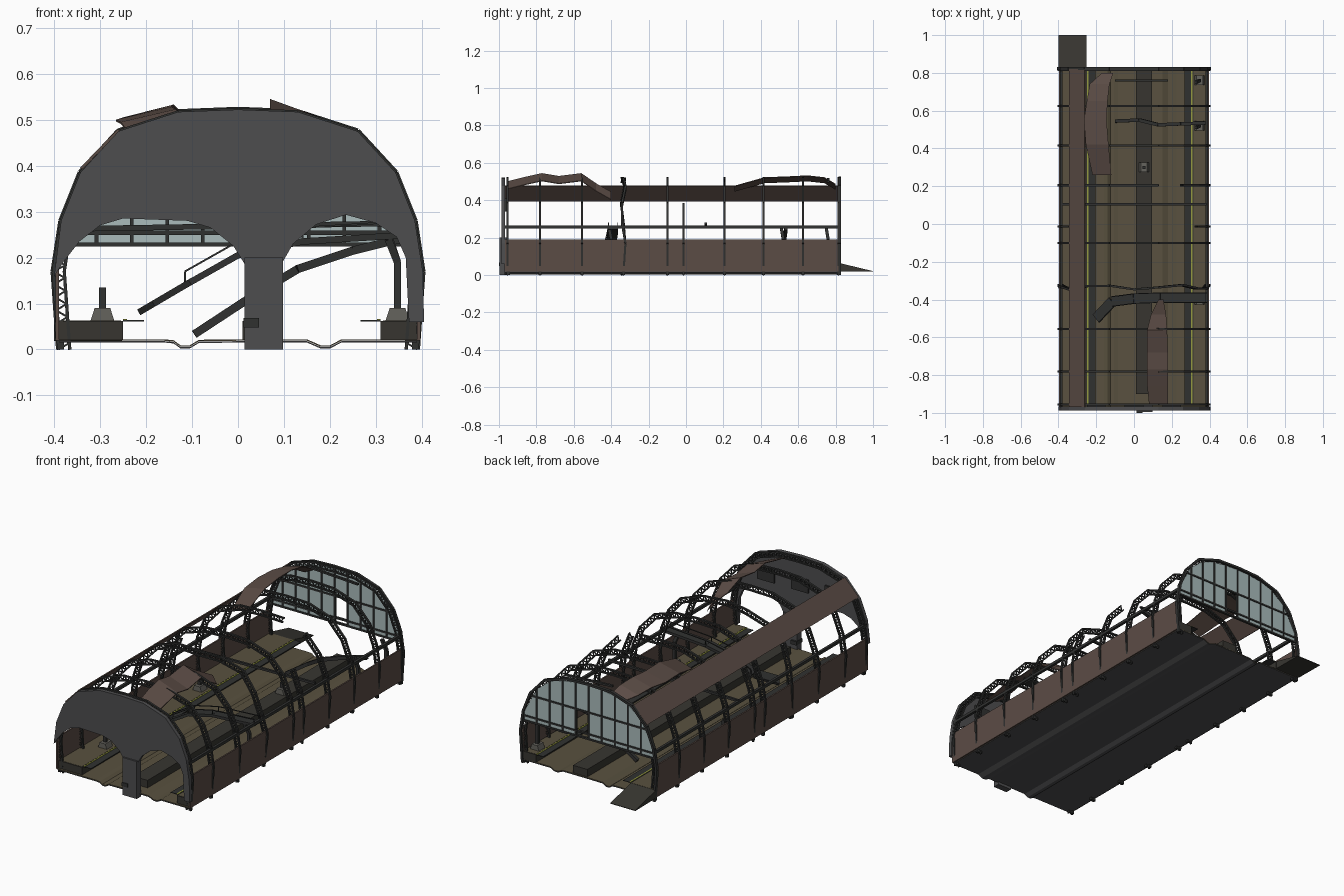
import bpy, bmesh, math
from mathutils import Vector

if "Cube" in bpy.data.objects:
    bpy.data.objects.remove(bpy.data.objects["Cube"])

def mat(name, r, g, b):
    m = bpy.data.materials.new(name)
    m.diffuse_color = (r, g, b, 1)
    m.use_nodes = True
    m.node_tree.nodes["Principled BSDF"].inputs["Base Color"].default_value = m.diffuse_color
    return m

BROWN = mat("rusty_panel", 0.105, 0.072, 0.06)
OLIVE = mat("dirty_floor", 0.10, 0.083, 0.05)
DARK = mat("dark_metal", 0.03, 0.031, 0.03)
STONE = mat("dark_platform", 0.038, 0.036, 0.03)
GREY = mat("facade_grey", 0.075, 0.075, 0.078)
GLASS = mat("pale_glass", 0.40, 0.50, 0.50)
YELLOW = mat("safety_yellow", 0.30, 0.32, 0.05)
BASE = mat("column_base", 0.13, 0.125, 0.11)

def finish(bm, name, material):
    bmesh.ops.recalc_face_normals(bm, faces=bm.faces)
    me = bpy.data.meshes.new(name)
    bm.to_mesh(me)
    bm.free()
    ob = bpy.data.objects.new(name, me)
    bpy.context.collection.objects.link(ob)
    me.materials.append(material)
    return ob

def hexa(bm, a4, b4):
    a = [bm.verts.new(p) for p in a4]
    b = [bm.verts.new(p) for p in b4]
    n = len(a)
    bm.faces.new(a)
    bm.faces.new(b[::-1])
    for i in range(n):
        bm.faces.new((a[i], b[i], b[(i + 1) % n], a[(i + 1) % n]))

def add_box(bm, x0, x1, y0, y1, z0, z1):
    q = [(x0, z0), (x1, z0), (x1, z1), (x0, z1)]
    hexa(bm, [(x, y0, z) for x, z in q], [(x, y1, z) for x, z in q])

def box(name, material, *dims):
    bm = bmesh.new()
    add_box(bm, *dims)
    return finish(bm, name, material)

def add_prism(bm, pts, y0, y1):
    hexa(bm, [(x, y0, z) for x, z in pts], [(x, y1, z) for x, z in pts])

def bar(bm, a, b, w, h):
    # beam from a to b, w wide sideways, h thick
    a, b = Vector(a), Vector(b)
    d = (b - a).normalized()
    ref = Vector((0, 1, 0)) if abs(d.y) < 0.8 else Vector((1, 0, 0))
    t = d.cross(ref).normalized() * h / 2
    s = d.cross(t).normalized() * w / 2
    o = (s + t, s - t, -s - t, t - s)
    hexa(bm, [a + v for v in o], [b + v for v in o])

def path(bm, pts, w, h):
    for a, b in zip(pts, pts[1:]):
        bar(bm, a, b, w, h)

# Arch outline shared by ribs, facade and gable
HALF = [(0.39, 0.0), (0.402, 0.17), (0.385, 0.28), (0.343, 0.385), (0.26, 0.475), (0.13, 0.517)]
ARCH = HALF + [(0, 0.522)] + [(-x, z) for x, z in HALF[::-1]]

def arch_z(x):
    top = ARCH[2:-2]
    for (xa, za), (xb, zb) in zip(top, top[1:]):
        if xb <= x <= xa:
            return za + (zb - za) * (x - xa) / (xb - xa)
    return 0.28

# Track bed with two troughs, and its grey underside
bed = [(-0.39, 0.02), (-0.16, 0.02), (-0.14, 0.018), (-0.125, 0.007), (-0.105, 0.007), (-0.085, 0.019),
       (0.0, 0.02), (0.15, 0.02), (0.18, 0.007), (0.2, 0.007), (0.225, 0.02), (0.39, 0.02)]
for name, m, dz in (("track_bed", OLIVE, 0.002), ("track_bed_underside", GREY, -0.002)):
    bm = bmesh.new()
    add_prism(bm, [(x, z + dz) for x, z in bed] + [(x, z + dz - 0.003) for x, z in bed[::-1]], -0.97, 0.825)
    finish(bm, name, m)

# Platforms, overhanging edges and yellow safety lines
box("left_platform", STONE, -0.395, -0.25, -0.96, 0.83, 0.02, 0.062)
box("right_platform", STONE, 0.31, 0.388, -0.96, 0.825, 0.02, 0.062)
box("centre_platform", STONE, 0.01, 0.095, -0.9, 0.82, 0.02, 0.062)
box("left_platform_edge", DARK, -0.25, -0.205, -0.95, 0.825, 0.061, 0.064)
box("right_platform_edge", DARK, 0.267, 0.31, -0.95, 0.825, 0.061, 0.064)
box("left_platform_top", OLIVE, -0.39, -0.255, -0.955, 0.825, 0.062, 0.063)
box("right_platform_top", OLIVE, 0.315, 0.385, -0.955, 0.82, 0.062, 0.063)
box("left_safety_line", YELLOW, -0.25, -0.242, -0.95, 0.825, 0.063, 0.066)
box("right_safety_line", YELLOW, 0.302, 0.31, -0.95, 0.825, 0.063, 0.066)

# Ramp at the end of the left platform
bm = bmesh.new()
ramp = [(0.83, 0.02), (1.0, 0.018), (1.0, 0.021), (0.83, 0.062)]
hexa(bm, [(-0.4, y, z) for y, z in ramp], [(-0.252, y, z) for y, z in ramp])
finish(bm, "platform_ramp", STONE)

# Side walls, handrail beams and surviving roof strip
for side, s in (("left", -1), ("right", 1)):
    box(side + "_wall", BROWN, *sorted((s * 0.389, s * 0.397)), -0.97, 0.82, 0.02, 0.19)
    box(side + "_side_beam", DARK, *sorted((s * 0.378, s * 0.392)), -0.97, 0.82, 0.25, 0.265)
bm = bmesh.new()
add_prism(bm, [(-0.344, 0.395), (-0.262, 0.48), (-0.258, 0.476), (-0.338, 0.392)], -0.97, 0.82)
finish(bm, "roof_strip", BROWN)

# Truss ribs: outer chord, inner chord and zigzag lacing
def rib(name, y, first=0, last=len(ARCH) - 1, sag=0.0):
    bm = bmesh.new()
    c = Vector((0, y, 0.15))
    outer, inner = [], []
    for i in range(first, last + 1):
        x, z = ARCH[i]
        p = Vector((x, y + sag * math.sin(i * 1.9), z))
        outer.append(p)
        d = Vector((c.x - x, 0, c.z - z)) if z > 0.2 else Vector((-x, 0, 0))
        inner.append(p + d.normalized() * 0.024)
    path(bm, outer, 0.011, 0.007)
    path(bm, inner, 0.011, 0.007)
    for a, b, ia, ib in zip(outer, outer[1:], inner, inner[1:]):
        n = max(2, round((b - a).length / 0.03))
        for k in range(n):
            p, q, m = a.lerp(b, k / n), a.lerp(b, (k + 1) / n), ia.lerp(ib, (k + 0.5) / n)
            bar(bm, p, m, 0.006, 0.004)
            bar(bm, m, q, 0.006, 0.004)
    finish(bm, name, DARK)

for i, y in enumerate((-0.955, -0.78, -0.555, -0.1, 0.415, 0.625, 0.815)):
    rib(f"truss_rib_{i + 1}", y)
rib("bent_rib", -0.335, sag=0.012)
rib("broken_rib_left", 0.205, 5, 12)
rib("broken_rib_right", 0.205, 0, 4)
rib("broken_rib_stub", -0.013, 0, 3)
rib("broken_rib_stub_left", -0.013, 9, 12)

# Front facade with two arched openings and a central pillar
face = ARCH[1:-2] + [(-0.4, 0.16), (-0.38, 0.19), (-0.345, 0.235), (-0.3, 0.27), (-0.25, 0.285), (-0.11, 0.28),
        (-0.06, 0.265), (-0.01, 0.225), (0.015, 0.185), (0.015, 0.0), (0.097, 0.0), (0.097, 0.19),
        (0.12, 0.23), (0.17, 0.272), (0.235, 0.293), (0.3, 0.275), (0.345, 0.245), (0.365, 0.2),
        (0.372, 0.06), (0.405, 0.06)]
bm = bmesh.new()
add_prism(bm, face, -0.987, -0.967)
finish(bm, "front_facade", GREY)
box("facade_pillar", GREY, 0.014, 0.098, -0.996, -0.96, 0.0, 0.2)
box("pillar_sign_plate", DARK, 0.012, 0.046, -1.0, -0.95, 0.048, 0.068)
for i, x in enumerate((-0.2, 0.0, 0.2)):
    box(f"facade_inner_panel_{i + 1}", DARK, x - 0.05, x + 0.05, -0.967, -0.958, 0.34, 0.41)

# Rear gable: glass panes (one missing) and mullions
glass, frame = bmesh.new(), bmesh.new()
N, W = 10, 0.77
xs = [-W / 2 + W * i / N for i in range(N + 1)]
for i, (a, b) in enumerate(zip(xs, xs[1:])):
    za, zb = arch_z(a) - 0.01, arch_z(b) - 0.01
    low = 0.37 if i == 5 else 0.228
    add_prism(glass, [(a, low), (b, low), (b, max(zb, low + 0.01)), (a, max(za, low + 0.01))], 0.817, 0.821)
for x in xs:
    bar(frame, (x, 0.819, 0.225), (x, 0.819, arch_z(x) - 0.005), 0.012, 0.008)
for z, hw in ((0.228, 0.39), (0.254, 0.385), (0.37, 0.345)):
    bar(frame, (-hw, 0.819, z), (hw, 0.819, z), 0.013, 0.009)
path(frame, [(x, 0.823, z) for x, z in ARCH], 0.014, 0.012)
finish(glass, "gable_glass", GLASS)
finish(frame, "gable_frame", DARK)

# Buckled roof sheets lying on the ribs
def sheet(name, rows, drop):
    bm = bmesh.new()
    for (xa, xb, y, z), (xc, xd, y2, z2) in zip(rows, rows[1:]):
        p = [(xa, y, z), (xb, y, z - drop), (xd, y2, z2 - drop), (xc, y2, z2)]
        hexa(bm, p, [(x, yy, zz - 0.004) for x, yy, zz in p])
    finish(bm, name, BROWN)

sheet("fallen_roof_sheet_front", [(0.08, 0.18, -0.96, 0.50), (0.07, 0.18, -0.86, 0.525), (0.07, 0.18, -0.77, 0.545),
      (0.07, 0.18, -0.68, 0.53), (0.07, 0.175, -0.56, 0.545), (0.09, 0.17, -0.48, 0.49), (0.13, 0.155, -0.4, 0.445)], 0.04)
sheet("fallen_roof_sheet_back", [(-0.22, -0.12, 0.26, 0.45), (-0.255, -0.135, 0.42, 0.495), (-0.265, -0.145, 0.55, 0.5),
      (-0.25, -0.14, 0.65, 0.505), (-0.235, -0.13, 0.74, 0.495), (-0.17, -0.11, 0.8, 0.46)], -0.028)

# Collapsed footbridge with its handrail
bm = bmesh.new()
deck = [(-0.2, -0.5, 0.09), (-0.115, -0.41, 0.14), (0.0, -0.395, 0.205), (0.14, -0.39, 0.235), (0.385, -0.39, 0.25)]
path(bm, deck, 0.055, 0.014)
finish(bm, "collapsed_footbridge", DARK)
bm = bmesh.new()
for dy in (-0.025, 0.025):
    rail = [(x, y + dy, z + 0.03) for x, y, z in deck[1:]]
    path(bm, rail, 0.004, 0.004)
    for (x, y, z), r in zip(deck[1:], rail):
        bar(bm, (x, y + dy, z), r, 0.004, 0.004)
finish(bm, "footbridge_handrail", DARK)

# Fallen girder and loose cross beam
bm = bmesh.new()
path(bm, [(-0.095, 0.545, 0.033), (0.03, 0.55, 0.115), (0.13, 0.525, 0.175), (0.25, 0.53, 0.215), (0.39, 0.535, 0.25)], 0.018, 0.018)
finish(bm, "fallen_girder", DARK)
bm = bmesh.new()
bar(bm, (-0.385, 0.105, 0.262), (0.385, 0.105, 0.275), 0.012, 0.012)
bar(bm, (-0.1, 0.76, 0.515), (0.18, 0.76, 0.5), 0.012, 0.01)
finish(bm, "loose_cross_beams", DARK)

# Platform columns on tapered bases, broken short on the left
for i, (x, y, top) in enumerate(((-0.295, -0.7, 0.135), (-0.295, 0.1, 0.135), (0.347, -0.4, 0.24), (0.347, 0.52, 0.25),
                                 (0.347, 0.76, 0.25), (0.053, 0.3, 0.12))):
    bm = bmesh.new()
    add_prism(bm, [(x - 0.026, 0.062), (x + 0.026, 0.062), (x + 0.017, 0.09), (x - 0.017, 0.09)], y - 0.025, y + 0.025)
    finish(bm, f"column_base_{i + 1}", BASE)
    bm = bmesh.new()
    lean = -0.02 if top > 0.2 else 0
    path(bm, [(x, y, 0.09), (x, y, min(top, 0.19)), (x + lean, y + lean / 2, top)], 0.016, 0.016)
    finish(bm, f"column_post_{i + 1}", DARK)

# Small feet under the walls
bm = bmesh.new()
for y in (-0.95, -0.78, -0.555, -0.335, -0.1, 0.205, 0.415, 0.625, 0.815):
    for s in (-1, 1):
        add_box(bm, s * 0.385 - 0.006, s * 0.385 + 0.006, y - 0.008, y + 0.008, 0.0, 0.02)
finish(bm, "wall_feet", DARK)
